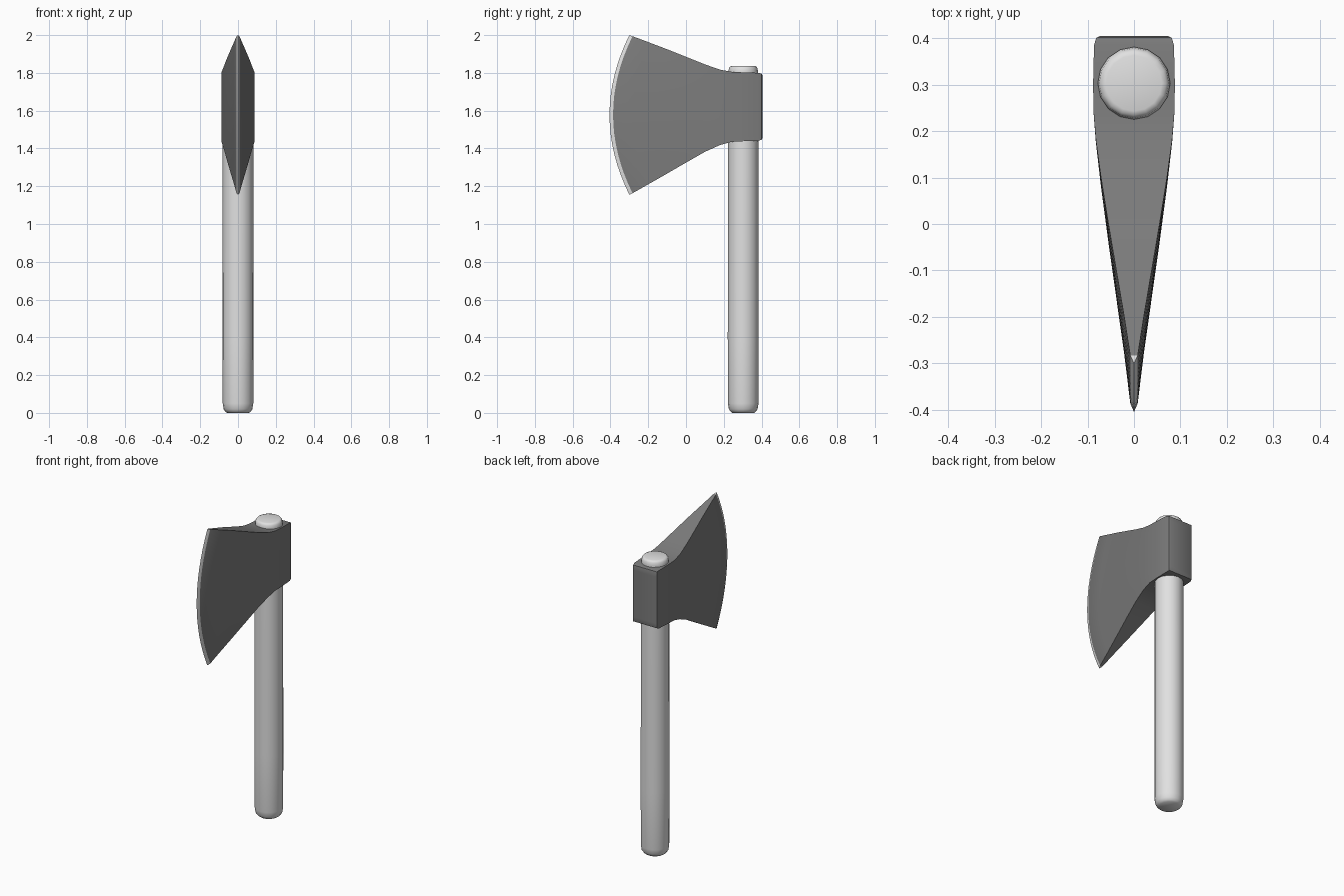
import bpy, bmesh, math

cube = bpy.data.objects.get("Cube")
if cube:
    bpy.data.objects.remove(cube)


def material(name, value):
    m = bpy.data.materials.new(name)
    m.use_nodes = True
    color = (value, value, value, 1)
    m.diffuse_color = color
    m.node_tree.nodes["Principled BSDF"].inputs["Base Color"].default_value = color
    return m


def finish(bm, name, materials, angle):
    bmesh.ops.remove_doubles(bm, verts=bm.verts, dist=0.0001)
    bmesh.ops.recalc_face_normals(bm, faces=bm.faces)
    mesh = bpy.data.meshes.new(name)
    bm.to_mesh(mesh)
    bm.free()
    obj = bpy.data.objects.new(name, mesh)
    bpy.context.collection.objects.link(obj)
    for m in materials:
        mesh.materials.append(m)
    bpy.ops.object.select_all(action='DESELECT')
    obj.select_set(True)
    bpy.context.view_layer.objects.active = obj
    bpy.ops.object.shade_smooth_by_angle(angle=math.radians(angle))
    return obj


dark_steel = material("dark steel", 0.2)
bright_steel = material("bright edge steel", 0.75)
pale_wood = material("pale handle", 0.75)

# Axe head: sections from poll to cutting edge
# (y at corners, forward bulge, half width, top z, bottom z)
sections = [
    (0.405, 0, 0.072, 1.785, 1.455),
    (0.401, 0, 0.081, 1.795, 1.446),
    (0.385, 0, 0.086, 1.80, 1.441),
    (0.30, 0, 0.088, 1.803, 1.438),
    (0.24, 0, 0.087, 1.806, 1.435),
    (0.18, 0.005, 0.082, 1.817, 1.418),
    (0.10, 0.02, 0.071, 1.845, 1.382),
    (0.00, 0.04, 0.055, 1.885, 1.325),
    (-0.10, 0.06, 0.038, 1.925, 1.267),
    (-0.20, 0.08, 0.021, 1.963, 1.21),
    (-0.283, 0.103, 0.008, 1.994, 1.163),
    (-0.30, 0.105, 0, 2.0, 1.155),
]
STEPS = 16
bm = bmesh.new()
rows = []
for y, bulge, half, top, bottom in sections:
    row = []
    for side in (-1, 1):
        column = []
        for i in range(STEPS + 1):
            t = i / STEPS
            v = 2 * t - 1
            column.append(bm.verts.new((side * half, y - bulge * (1 - v * v),
                                        bottom + (top - bottom) * t)))
        row.append(column)
    rows.append(row)
last = len(rows) - 2
for k, (a, b) in enumerate(zip(rows, rows[1:])):
    for s in (0, 1):
        for i in range(STEPS):
            f = bm.faces.new((a[s][i], a[s][i + 1], b[s][i + 1], b[s][i]))
            f.material_index = int(k == last)
    for i in (0, STEPS):
        f = bm.faces.new((a[0][i], a[1][i], b[1][i], b[0][i]))
        f.material_index = int(k == last)
poll = rows[0]
for i in range(STEPS):
    bm.faces.new((poll[0][i], poll[1][i], poll[1][i + 1], poll[0][i + 1]))
finish(bm, "axe_head", [dark_steel, bright_steel], 35)

# Handle: turned profile with rounded ends (radius, z)
profile = [(0.058, 0.004), (0.068, 0.008), (0.076, 0.02), (0.081, 0.05),
           (0.082, 0.4), (0.081, 1.4), (0.078, 1.81), (0.075, 1.826),
           (0.069, 1.834), (0.06, 1.837)]
SIDES = 16
bm = bmesh.new()
rings = []
for r, z in profile:
    rings.append([bm.verts.new((r * math.cos(2 * math.pi * i / SIDES),
                                0.303 + r * math.sin(2 * math.pi * i / SIDES), z))
                  for i in range(SIDES)])
for a, b in zip(rings, rings[1:]):
    for i in range(SIDES):
        j = (i + 1) % SIDES
        bm.faces.new((a[i], a[j], b[j], b[i]))
bm.faces.new(rings[0])
bm.faces.new(rings[-1])
# Keep the foot on the ground
for v in bm.verts:
    if v.co.z < 0.005:
        v.co.z = 0
finish(bm, "handle", [pale_wood], 50)
